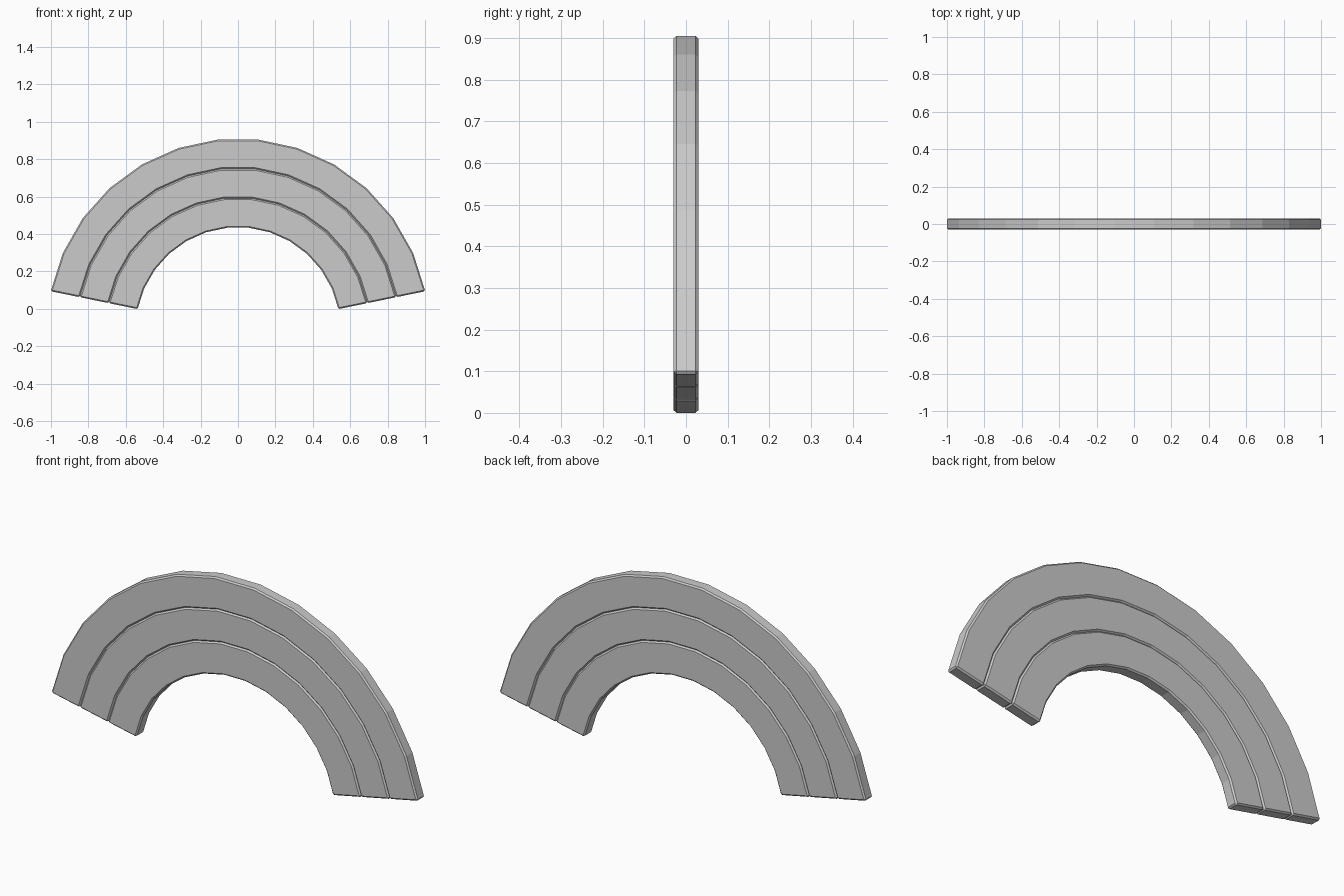
import bpy, bmesh, math

if "Cube" in bpy.data.objects:
    bpy.data.objects.remove(bpy.data.objects["Cube"])

CENTER_Z = -0.1115          # arc centre height
R_OUT, R_IN = 1.0222, 0.548
HALF_T = 0.03               # half thickness in y
START = math.radians(11.6)  # angle of the end cuts
SEGS = 13
BEVEL = 0.007


def arc_band(name, r0, r1):
    """Flat-faceted arch with a rectangular section and chamfered edges."""
    bm = bmesh.new()
    rings = []
    for i in range(SEGS + 1):
        a = START + (math.pi - 2 * START) * i / SEGS
        section = [(r0, -HALF_T), (r1, -HALF_T), (r1, HALF_T), (r0, HALF_T)]
        rings.append([bm.verts.new((r * math.cos(a), y, CENTER_Z + r * math.sin(a)))
                      for r, y in section])
    for p, q in zip(rings, rings[1:]):
        for k in range(4):
            n = (k + 1) % 4
            bm.faces.new((p[k], p[n], q[n], q[k]))
    bm.faces.new(rings[0])
    bm.faces.new(rings[-1][::-1])
    bmesh.ops.recalc_face_normals(bm, faces=bm.faces)

    # chamfer the long edges and end edges, not the facet joints
    sharp = [e for e in bm.edges if e.calc_face_angle(0) > math.radians(40)]
    bmesh.ops.bevel(bm, geom=sharp, offset=BEVEL, offset_type='OFFSET',
                    segments=1, profile=0.5, affect='EDGES')
    bmesh.ops.recalc_face_normals(bm, faces=bm.faces)

    mesh = bpy.data.meshes.new(name)
    bm.to_mesh(mesh)
    bm.free()
    obj = bpy.data.objects.new(name, mesh)
    bpy.context.collection.objects.link(obj)
    return obj


# three nested rainbow bands
width = (R_OUT - R_IN) / 3
for i, name in enumerate(("inner_band", "middle_band", "outer_band")):
    arc_band(name, R_IN + i * width, R_IN + (i + 1) * width)
